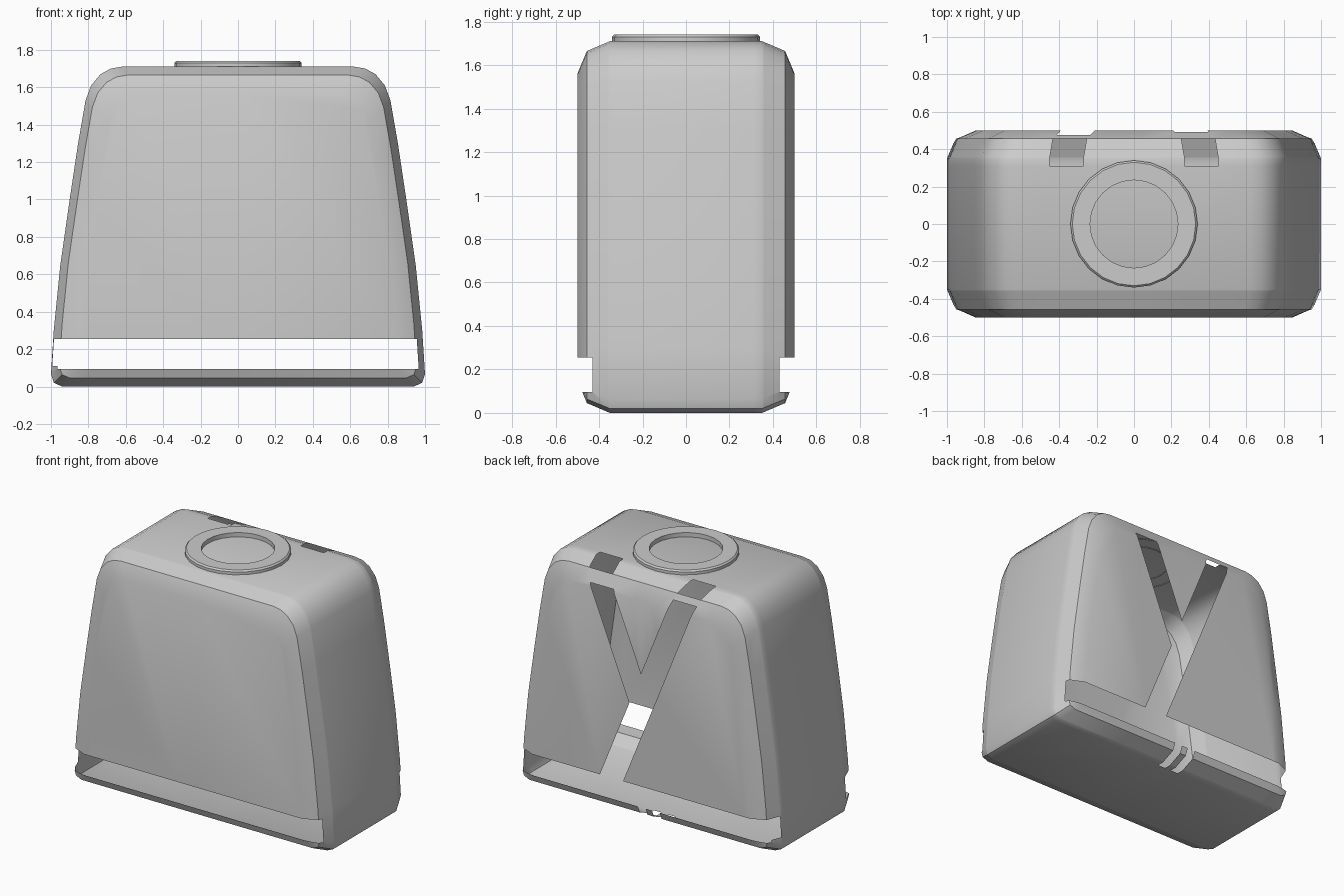
import bpy, bmesh, math
from mathutils import Vector

if "Cube" in bpy.data.objects:
    bpy.data.objects.remove(bpy.data.objects["Cube"])


def finish(bm, name):
    mesh = bpy.data.meshes.new(name)
    bm.to_mesh(mesh)
    bm.free()
    ob = bpy.data.objects.new(name, mesh)
    bpy.context.collection.objects.link(ob)
    bpy.ops.object.select_all(action='DESELECT')
    ob.select_set(True)
    bpy.context.view_layer.objects.active = ob
    bpy.ops.object.shade_smooth_by_angle(angle=math.radians(30))
    return ob


def cut(bm, *planes):
    """Remove the surface lying inside every plane (a, b, c, d): ax+by+cz > d."""
    inside = list(bm.faces)
    done = []
    for a, b, c, d in planes:
        n = Vector((a, b, c))
        geom = set(inside)
        for f in inside:
            geom.update(f.edges)
            geom.update(f.verts)
        bmesh.ops.bisect_plane(bm, geom=list(geom), dist=1e-5,
                               plane_co=n * (d / n.length_squared), plane_no=n)
        done.append((n, d))
        inside = [f for f in bm.faces
                  if all(m.dot(f.calc_center_median()) > e for m, e in done)]
    bmesh.ops.delete(bm, geom=inside, context='FACES')


def between(axis, lo, hi):
    x, y, z = axis
    return (x, y, z, lo), (-x, -y, -z, -hi)


X, Y, Z = (1, 0, 0), (0, 1, 0), (0, 0, 1)

# Hollow body: tapered profile lofted front to back with a rounded rim
half = [(.94, 0), (.985, .02), (1, .065), (.985, .3), (.95, .65), (.9, 1.0),
        (.855, 1.3), (.815, 1.53), (.785, 1.61), (.735, 1.67), (.68, 1.70), (.62, 1.71)]
profile = half + [(-x, z) for x, z in reversed(half)]
rings = [(-.5, .15), (-.456, .045), (-.35, 0), (.35, 0), (.456, .045), (.5, .15)]
bm = bmesh.new()
loops = []
for y, inset in rings:
    sx, sz = 1 - inset, 1 - inset / .855
    loops.append([bm.verts.new((x * sx, y, .855 + (z - .855) * sz)) for x, z in profile])
for a, b in zip(loops, loops[1:]):
    for i in range(len(a)):
        j = (i + 1) % len(a)
        bm.faces.new((a[i], a[j], b[j], b[i]))
bm.faces.new(loops[0])
bm.faces.new(loops[-1])
bmesh.ops.recalc_face_normals(bm, faces=bm.faces[:])

# Long slots above the base, front and back, reaching further round on the left
for s in (-1, 1):
    cut(bm, (0, s, 0, .43), *between(Z, .095, .255))
    cut(bm, (0, s, 0, .36), (-1, 0, 0, .8), *between(Z, .11, .255))

# Forked opening in the back: one long slanted bar and a short mirrored arm
bar, arm = (1, 0, .406), (-1, 0, .406)
cut(bm, (0, 1, 0, .45), *between(bar, .243, .423), *between(Z, .24, 1.62))
cut(bm, (0, 1, 0, .45), *between(arm, .243, .423), (*bar, .42), (0, 0, -1, -1.58))

# Openings in the top where the two arms come through
for side in (bar, arm):
    cut(bm, *between(Y, .31, .456), *between(side, .243, .423), (0, 0, 1, 1.6))

# Small notches in the lower back lip
for x in (-.13, -.02):
    cut(bm, *between(X, x, x + .06), (0, 1, 0, .3), (0, 0, -1, -.2))
finish(bm, "body_shell")

# Raised ring on top
bm = bmesh.new()
section = [(.34, 1.705), (.34, 1.73), (.33, 1.74), (.235, 1.74), (.235, 1.705)]
n = 24
circles = [[bm.verts.new((r * math.cos(2 * math.pi * i / n),
                          r * math.sin(2 * math.pi * i / n), z)) for i in range(n)]
           for r, z in section]
for a, b in zip(circles, circles[1:]):
    for i in range(n):
        j = (i + 1) % n
        bm.faces.new((a[i], a[j], b[j], b[i]))
finish(bm, "top_ring")
